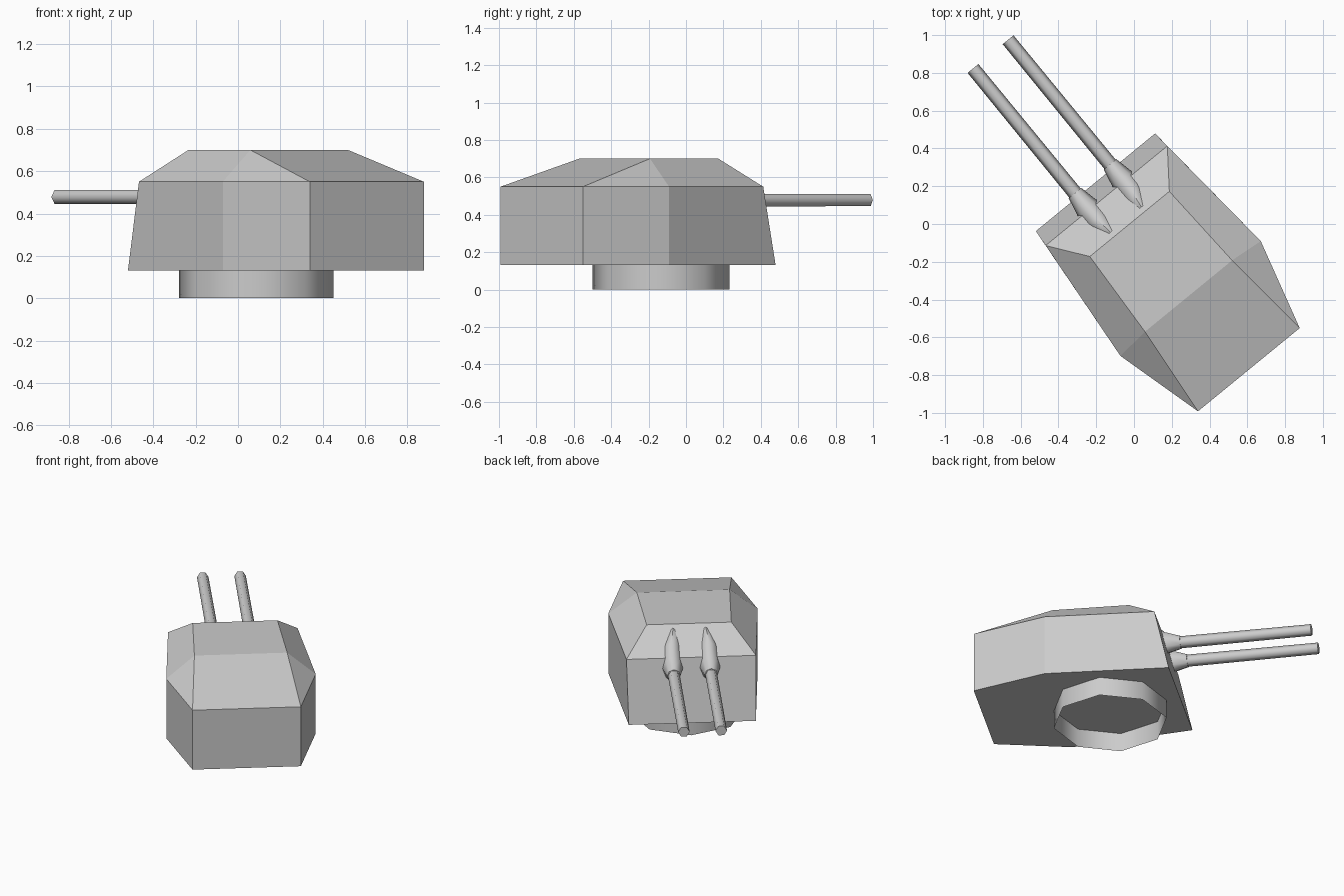
import bpy, bmesh
from math import cos, sin, pi, radians
from mathutils import Matrix

if "Cube" in bpy.data.objects:
    bpy.data.objects.remove(bpy.data.objects["Cube"])

# Everything is built pointing along +y, then turned to its heading
TURN = Matrix.Rotation(radians(39.3), 4, 'Z')
CX = -0.018  # turret centreline in the turned frame


def finish(name, bm, smooth=None):
    bmesh.ops.recalc_face_normals(bm, faces=bm.faces)
    bm.transform(TURN)
    me = bpy.data.meshes.new(name)
    bm.to_mesh(me)
    bm.free()
    ob = bpy.data.objects.new(name, me)
    bpy.context.collection.objects.link(ob)
    if smooth:
        bpy.ops.object.select_all(action='DESELECT')
        ob.select_set(True)
        bpy.context.view_layer.objects.active = ob
        bpy.ops.object.shade_smooth_by_angle(angle=radians(smooth))
    return ob


def loft(name, rings, cap_start=True, cap_end=True, smooth=None):
    bm = bmesh.new()
    loops = [[bm.verts.new(p) for p in r] for r in rings]
    for a, b in zip(loops, loops[1:]):
        n = len(a)
        for i in range(n):
            j = (i + 1) % n
            bm.faces.new((a[i], a[j], b[j], b[i]))
    if cap_start:
        bm.faces.new(loops[0])
    if cap_end:
        bm.faces.new(loops[-1])
    return finish(name, bm, smooth)


def outline(z, half):
    # mirror (half width, y) pairs around the centreline
    right = [(CX + w, y, z) for w, y in half]
    left = [(CX - w, y, z) for w, y in reversed(half)]
    return right + left


def gun_ring(x, y, z, rx, rz, sides):
    return [(x + rx * cos(2 * pi * i / sides), y, z + rz * sin(2 * pi * i / sides))
            for i in range(sides)]


# Armoured gunhouse: floor, shoulder line and walls
body = loft("gunhouse", [
    outline(0.13, [(0.408, 0.30), (0.48, -0.495), (0.348, -0.982)]),
    outline(0.55, [(0.416, 0.208), (0.48, -0.495), (0.348, -0.982)]),
], cap_end=False)

# Sloped roof: the rear corners fold straight down to the rear edge
bm = bmesh.new()
low = [bm.verts.new(p) for p in outline(0.55, [(0.416, 0.208), (0.48, -0.495), (0.348, -0.982)])]
top = [bm.verts.new(p) for p in outline(0.70, [(0.272, 0.015), (0.298, -0.478)])]
fr, mr, rr, rl, ml, fl = low
tfr, tmr, tml, tfl = top
for f in ((tfr, tmr, tml, tfl), (fl, fr, tfr, tfl), (rr, rl, tml, tmr),
          (fr, mr, tmr, tfr), (fl, tfl, tml, ml), (mr, rr, tmr), (ml, tml, rl)):
    bm.faces.new(f)
finish("sloped_roof", bm)

# Open eight-sided base ring
loft("base_ring", [
    [(CX + 0.367 * cos(i * pi / 4), -0.158 + 0.367 * sin(i * pi / 4), z) for i in range(8)]
    for z in (0.0, 0.131)], cap_start=False, cap_end=False, smooth=50)

# Twin guns with rounded sleeves climbing the front slope
for side, label in ((-1, "left"), (1, "right")):
    x = CX + side * 0.12
    loft(label + "_barrel", [gun_ring(x, 0.20, 0.478, 0.039, 0.039, 6),
                             gun_ring(x, 1.177, 0.478, 0.037, 0.037, 6)], smooth=65)
    sleeve = [(0.325, 0.478, 0.043, 0.043), (0.22, 0.483, 0.066, 0.08),
              (0.15, 0.52, 0.063, 0.112), (0.045, 0.60, 0.046, 0.085)]
    loft(label + "_sleeve", [gun_ring(x - side * (0.015 if y < 0.1 else 0), y, z, rx, rz, 8)
                             for y, z, rx, rz in sleeve], smooth=50)
